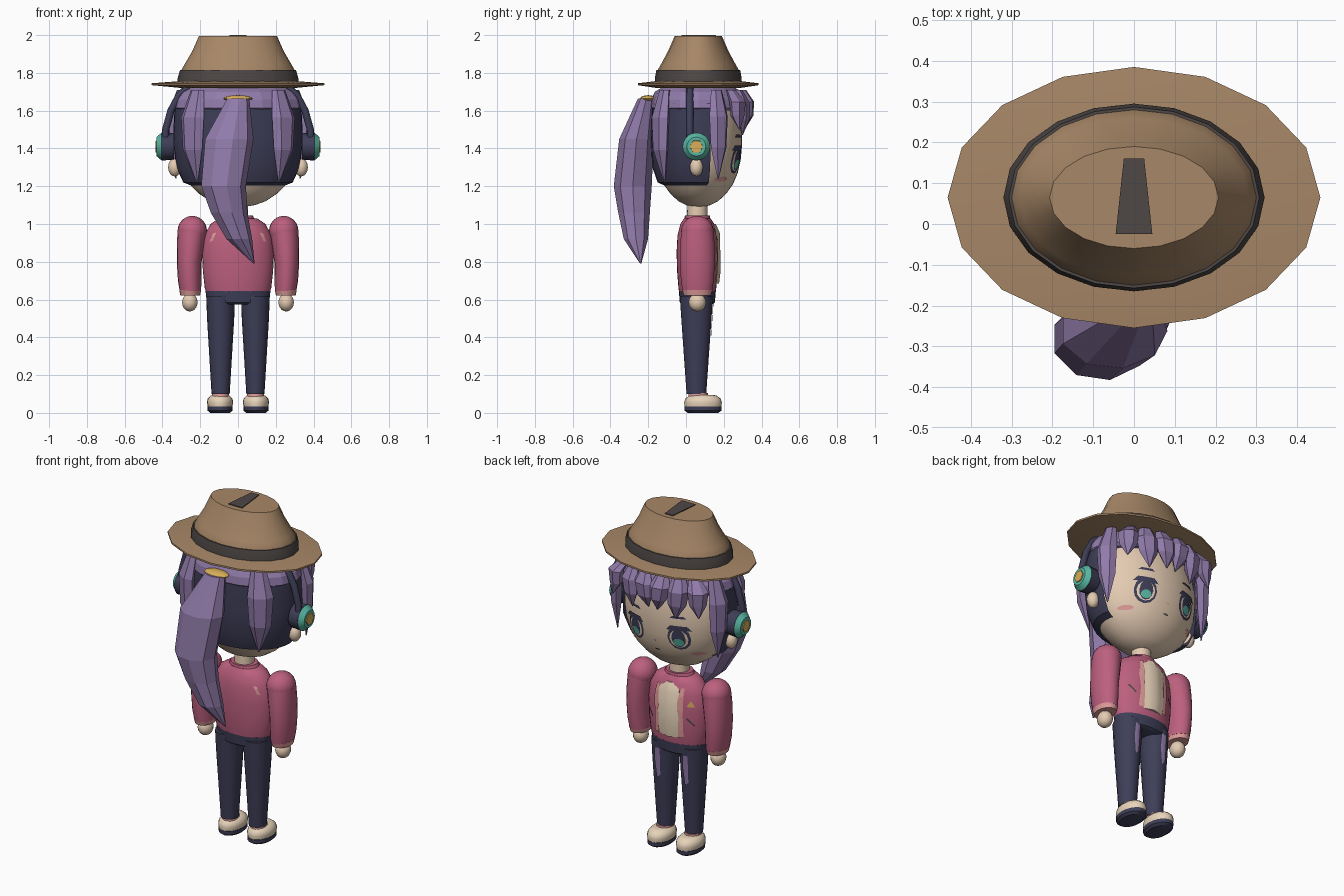
import bpy, bmesh, math
from mathutils import Matrix

if "Cube" in bpy.data.objects:
    bpy.data.objects.remove(bpy.data.objects["Cube"])

CY = 0.06  # depth of the body axis; the face looks towards +y


def material(name, r, g, b):
    m = bpy.data.materials.new(name)
    lin = [((c / 255 + 0.055) / 1.055) ** 2.4 for c in (r, g, b)]
    m.diffuse_color = (*lin, 1)
    m.use_nodes = True
    m.node_tree.nodes["Principled BSDF"].inputs["Base Color"].default_value = m.diffuse_color
    return m


STRAW = material("straw", 167, 135, 103)
CHARCOAL = material("charcoal", 78, 72, 70)
PURPLE = material("purple hair", 145, 123, 170)
NAVY = material("navy", 62, 62, 88)
SKIN = material("skin", 228, 203, 178)
ROSE = material("rose jacket", 188, 96, 126)
BLUSH = material("light pink", 222, 155, 152)
TEAL = material("teal", 88, 182, 162)
GOLD = material("gold", 216, 174, 88)
CREAM = material("cream", 232, 212, 186)


def finish(name, bm, mat, smooth=35):
    bmesh.ops.recalc_face_normals(bm, faces=bm.faces)
    me = bpy.data.meshes.new(name)
    bm.to_mesh(me)
    bm.free()
    me.materials.append(mat)
    ob = bpy.data.objects.new(name, me)
    bpy.context.collection.objects.link(ob)
    if smooth:
        bpy.ops.object.select_all(action='DESELECT')
        ob.select_set(True)
        bpy.context.view_layer.objects.active = ob
        bpy.ops.object.shade_smooth_by_angle(angle=math.radians(smooth))
    return ob


def skin_rings(bm, rings, closed=True, caps=True):
    vs = [[bm.verts.new(p) for p in r] for r in rings]
    n = len(vs[0])
    for a, b in zip(vs, vs[1:]):
        for i in range(n if closed else n - 1):
            j = (i + 1) % n
            bm.faces.new((a[i], a[j], b[j], b[i]))
    if caps and closed:
        bm.faces.new(vs[0])
        bm.faces.new(vs[-1])


def loft(name, rows, mat, n=24, smooth=35, start=0, arc=360):
    """Elliptical rings; each row is (x, y, z, rx, ry)."""
    bm = bmesh.new()
    closed = arc == 360
    count = n if closed else n + 1
    angles = [math.radians(start + arc * i / n) for i in range(count)]
    skin_rings(bm, [[(x + rx * math.cos(a), y + ry * math.sin(a), z) for a in angles]
                    for x, y, z, rx, ry in rows], closed)
    return finish(name, bm, mat, smooth)


def lathe(name, rows, mat, x=0, y=CY, **kw):
    return loft(name, [(x, y, *r) for r in rows], mat, **kw)


def ball(name, c, r, mat, u=20, v=12):
    bm = bmesh.new()
    bmesh.ops.create_uvsphere(bm, u_segments=u, v_segments=v, radius=1)
    bmesh.ops.transform(bm, verts=bm.verts, matrix=Matrix.Translation(c) @ Matrix.Diagonal((*r, 1)))
    return finish(name, bm, mat, 60)


def disc_x(name, x0, x1, r0, r1, z, mat, n=20):
    bm = bmesh.new()
    skin_rings(bm, [[(x, 0.055 + r * math.cos(i * math.tau / n), z + r * math.sin(i * math.tau / n))
                     for i in range(n)] for x, r in ((x0, r0), (x1, r1))])
    return finish(name, bm, mat, 30)


def surface(profile, cy):
    """Returns y on the front (side=1) or back (side=-1) of a lathed shape."""
    def f(x, z, side=1):
        for (z0, a0, b0), (z1, a1, b1) in zip(profile, profile[1:]):
            if z0 <= z <= z1:
                t = (z - z0) / (z1 - z0)
                a, b = a0 + t * (a1 - a0), b0 + t * (b1 - b0)
                return cy + side * b * math.sqrt(max(0, 1 - (x / a) ** 2))
        return cy + side * 0.1
    return f


def decal(name, cx, cz, outline, surf, mat, off=0.005, side=1):
    bm = bmesh.new()
    def put(k, p):
        x, z = cx + k * p[0], cz + k * p[1]
        return (x, surf(x, z, side) + side * off, z)
    fine = [(p[0] + (q[0] - p[0]) * t / 4, p[1] + (q[1] - p[1]) * t / 4)
            for p, q in zip(outline, outline[1:] + outline[:1]) for t in range(4)]
    skin_rings(bm, [[put(k, p) for p in fine] for k in (0.02, 0.33, 0.66, 1)], caps=False)
    bmesh.ops.holes_fill(bm, edges=[e for e in bm.edges if e.is_boundary and e.calc_length() < 0.003])
    ob = finish(name, bm, mat, 0)
    if (ob.data.polygons[0].normal.y > 0) != (side > 0):
        ob.data.flip_normals()
    return ob


def oval(rx, rz, n=12):
    return [(rx * math.cos(i * math.tau / n), rz * math.sin(i * math.tau / n)) for i in range(n)]


def lock(name, deg, top, tip, width, out=1.06, tip_out=1.0, shift=0):
    """Faceted hair strand lying on the head at a given angle."""
    a = math.radians(deg)
    rows = ((0, 0.55, 0.96), (0.3, 0.95, out), (0.65, 0.8, out), (1, 0.05, tip_out))
    tx, ty = -math.sin(a) * 0.34, math.cos(a) * 0.245
    l = math.hypot(tx, ty)
    tx, ty = tx / l, ty / l
    rings = []
    for t, w, k in rows:
        cx = 0.34 * k * math.cos(a) + tx * shift * t
        cy = 0.065 + 0.245 * k * math.sin(a) + ty * shift * t
        z, w, d = top + (tip - top) * t, width * w / 2, 0.04 * w
        rings.append([(cx + tx * w * c + ty * d * s, cy + ty * w * c - tx * d * s, z)
                      for c, s in ((math.cos(i * math.tau / 6), math.sin(i * math.tau / 6)) for i in range(6))])
    bm = bmesh.new()
    skin_rings(bm, rings)
    return finish(name, bm, PURPLE, 0)


# Hat
lathe("hat_brim", [(1.72, .3, .22), (1.735, .457, .32), (1.745, .457, .32), (1.757, .3, .22)],
      STRAW, y=.065, n=16, smooth=25)
lathe("hat_crown", [(1.75, .31, .222), (1.815, .3, .215), (1.85, .28, .195), (1.915, .242, .16),
                    (1.995, .207, .125)], STRAW, y=.065, n=20)
lathe("hat_band", [(1.755, .32, .23), (1.77, .32, .23), (1.815, .307, .222)], CHARCOAL, y=.065, n=20)
bm = bmesh.new()
skin_rings(bm, [[(-.045, -.025, z), (.045, -.025, z), (.025, .16, z), (-.025, .16, z)] for z in (1.993, 2.0)])
finish("hat_top_strip", bm, CHARCOAL, 0)

# Head, neck and ears
HEAD = [(z, r, r * .72) for z, r in ((1.09, .03), (1.1, .09), (1.12, .145), (1.16, .205), (1.21, .255),
                                     (1.27, .29), (1.34, .312), (1.42, .322), (1.5, .32), (1.6, .3), (1.7, .24))]
lathe("head", HEAD, SKIN, y=.065, n=40, smooth=60)
face = surface(HEAD, .065)
lathe("neck", [(1.02, .055, .055), (1.12, .052, .052)], SKIN)
for s in (-1, 1):
    ball("ear", (s * .335, .055, 1.3), (.035, .035, .048), SKIN, 12, 8)

# Face details
for s in (-1, 1):
    for k, (dz, rx, rz, m) in enumerate(((0, .062, .074, NAVY), (-.004, .05, .056, CREAM),
                                         (0, .037, .056, NAVY), (-.024, .028, .024, TEAL))):
        decal("eye_layer", s * .14, 1.34 + dz, oval(rx, rz), face, m, .004 + .002 * k)
    decal("upper_lash", s * .143, 1.402, [(-.068, -.014), (.068, -.014), (.045, .014), (-.045, .014)], face, NAVY, .006)
    decal("brow", s * .14, 1.465, [(-.045, -.006), (.045, -.006), (.03, .008), (-.03, .008)], face, NAVY)
    decal("cheek", s * .215, 1.238, oval(.032, .013), face, BLUSH)
decal("nose", 0, 1.3, oval(.008, .005, 6), face, BLUSH)
decal("mouth", 0, 1.24, oval(.018, .005, 8), face, CHARCOAL)

# Hair: dark undercut at the back, cap, strands and fringe
lathe("undercut", [(1.2, .24, .17), (1.22, .29, .215), (1.3, .328, .243), (1.45, .345, .252), (1.64, .335, .245)],
      NAVY, y=.065, n=18, start=165, arc=210)
lathe("hair_cap", [(1.6, .325, .24), (1.615, .345, .255), (1.66, .335, .25), (1.7, .305, .23), (1.73, .25, .18)],
      PURPLE, y=.065, n=16, smooth=0)
for s in (0, 1):
    def side(d): return 180 - d if s else d
    sg = -1 if s else 1
    lock("back_lock", side(-49), 1.71, 1.22, .15, 1.08, .97)
    lock("side_lock", side(24), 1.71, 1.24, .12, 1.08, 1.06)
    lock("temple_tuft", side(47), 1.71, 1.5, .12, 1.16, 1.22)
    lock("fringe_outer", side(63), 1.71, 1.47, .13, 1.06, 1.04, sg * .02)
    lock("fringe_inner", side(80), 1.71, 1.5, .13, 1.07, 1.0, sg * .03)

# Ponytail and its tie
loft("ponytail", [(.0, -.21, 1.665, .06, .045), (-.05, -.262, 1.45, .132, .093), (-.08, -.282, 1.2, .122, .102),
                  (-.05, -.275, 1.06, .1, .085), (.005, -.265, .92, .07, .065), (.085, -.24, .79, .003, .003)],
     PURPLE, n=9, smooth=0)
ball("hair_tie", (0, -.2, 1.665), (.077, .042, .017), GOLD, 12, 8)

# Headphones
cu = bpy.data.curves.new("headband", 'CURVE')
cu.dimensions = '3D'
cu.bevel_depth, cu.bevel_resolution = .019, 2
half = [(.385, 1.41), (.383, 1.5), (.355, 1.6), (.31, 1.685), (.23, 1.75)]
pts = [(-x, z) for x, z in half] + [(0, 1.79)] + half[::-1]
sp = cu.splines.new('POLY')
sp.points.add(len(pts) - 1)
for p, (x, z) in zip(sp.points, pts):
    p.co = (x, .02, z, 1)
cu.materials.append(NAVY)
bpy.context.collection.objects.link(bpy.data.objects.new("headband", cu))
for s in (-1, 1):
    disc_x("ear_cushion", s * .34, s * .405, .07, .074, 1.41, NAVY)
    disc_x("ear_cup", s * .405, s * .432, .073, .05, 1.41, TEAL)
    disc_x("ear_cup_centre", s * .42, s * .437, .037, .035, 1.41, GOLD, 6)

# Jacket
TORSO = [(.63, .165, .095), (.66, .176, .1), (.75, .186, .107), (.85, .19, .11), (.94, .178, .105),
         (1.0, .145, .09), (1.03, .1, .07)]
lathe("jacket", TORSO, ROSE, n=32, smooth=50)
lathe("collar", [(1.015, .095, .07), (1.045, .078, .066), (1.045, .06, .058)], ROSE)
chest = surface(TORSO, CY)
for s in (-1, 1):
    decal("jacket_trim", s * .078, .84, [(-.014, -.15), (.018, -.15), (.01, -.03), (.02, .05), (.004, .14), (-.014, .14)],
          chest, BLUSH, .007)
    decal("stitch", s * .13, .79, [(-.022, -.02), (-.015, -.024), (.022, .018), (.015, .023)], chest, CHARCOAL)
    decal("back_patch", s * .135, .93, [(s * a, b) for a, b in ((-.02, .025), (.0, -.02), (.015, -.025), (-.002, .02))],
          chest, BLUSH, side=-1)
decal("badge", -.13, .895, [(-.02, -.016), (.02, -.016), (0, .02)], chest, GOLD)

# Shirt front, bulging slightly out of the jacket
bm = bmesh.new()
skin_rings(bm, [[(w * c, y0 + .02 * (1 - abs(c)), z) for c in (-1, -.6, 0, .6, 1)] + [(w, .1, z), (-w, .1, z)]
                for z, w, y0 in ((.685, .062, .155), (.75, .07, .163), (.95, .068, .16), (1.0, .045, .138))])
finish("shirt_front", bm, CREAM)

# Arms
for s in (-1, 1):
    loft("sleeve", [(s * .252, CY, .645, .057, .08), (s * .256, CY, .7, .062, .088), (s * .258, CY, .8, .066, .094),
                    (s * .25, CY, .9, .073, .092), (s * .243, CY, .965, .077, .085)], ROSE, n=18, smooth=45)
    ball("shoulder", (s * .242, CY, .963), (.078, .086, .08), ROSE)
    lathe("cuff", [(.622, .052, .072), (.65, .058, .08)], BLUSH, x=s * .253)
    ball("hand", (s * .255, CY, .585), (.042, .046, .048), SKIN, 14, 10)

# Trousers and shoes
lathe("waist", [(.575, .12, .08), (.585, .165, .093), (.645, .172, .098)], NAVY)
LEG = [(.1, .048, .052), (.3, .06, .066), (.5, .072, .08), (.62, .076, .088)]
leg = surface(LEG, .055)
for s in (-1, 1):
    lathe("leg", LEG, NAVY, x=s * .092, y=.055, n=16, smooth=45)
    decal("trouser_patch", s * .092, .5, [(-.016, -.08), (.006, -.1), (.018, .0), (.014, .085), (-.018, .08)],
          lambda x, z, side, c=s * .092: leg(x - c, z, side), PURPLE)
    lathe("ankle", [(.075, .046, .055), (.105, .044, .052)], BLUSH, x=s * .093, y=.065, n=14)
    lathe("shoe", [(.03, .064, .096), (.055, .07, .1), (.075, .066, .094), (.092, .05, .072), (.096, .03, .05)],
          CREAM, x=s * .095, y=.09, n=20, smooth=60)
    lathe("sole", [(0, .052, .08), (.012, .066, .098), (.034, .067, .099)], NAVY, x=s * .095, y=.09, n=20)
